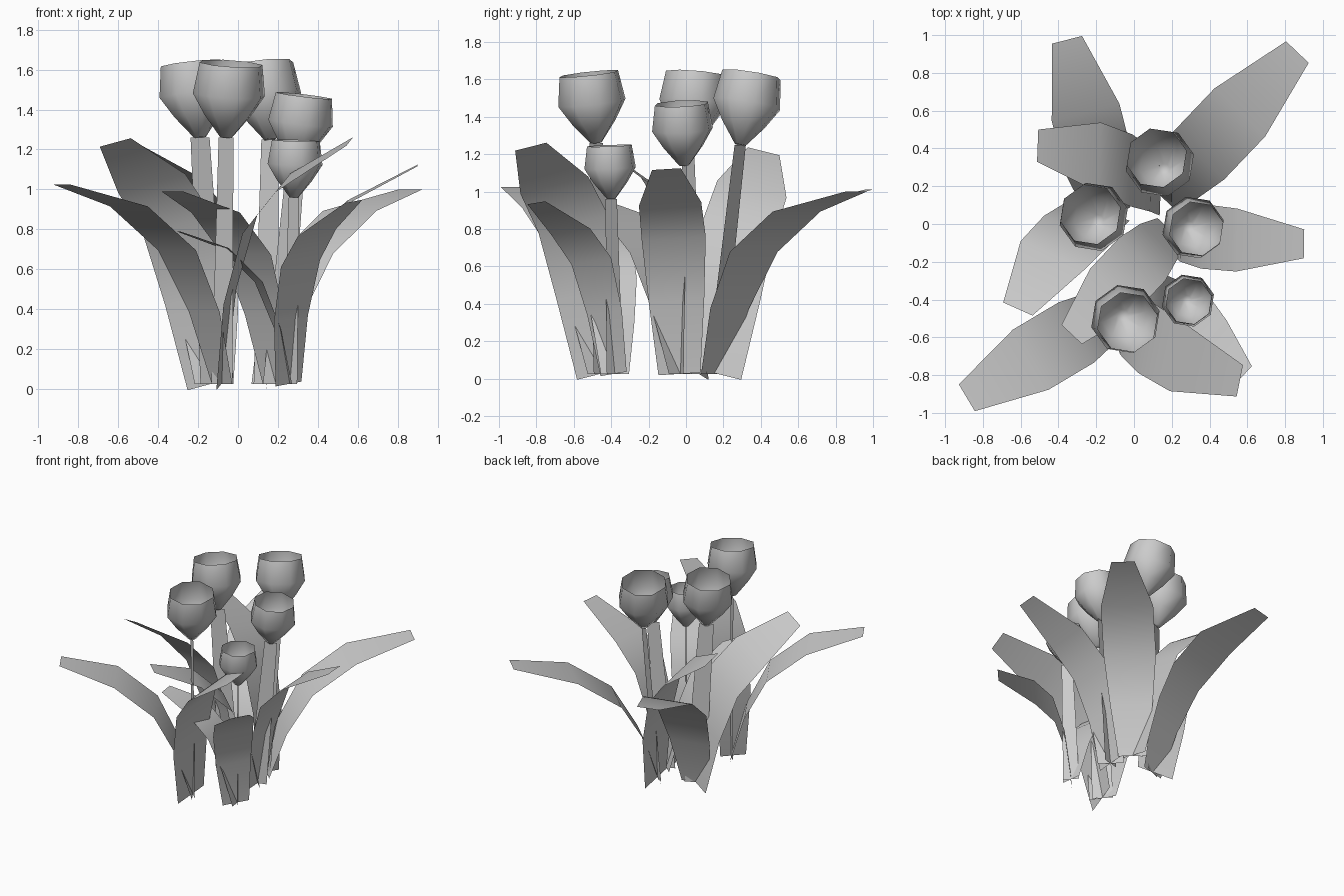
import bpy, bmesh, math
from mathutils import Vector

cube = bpy.data.objects.get("Cube")
if cube:
    bpy.data.objects.remove(cube, do_unlink=True)

grey = bpy.data.materials.new("plain_grey")
grey.use_nodes = True
grey.diffuse_color = (0.6, 0.6, 0.6, 1)
grey.node_tree.nodes["Principled BSDF"].inputs["Base Color"].default_value = (0.6, 0.6, 0.6, 1)


def loft(name, rings, closed=False):
    """Skin a list of point rings with quads and smooth them."""
    bm = bmesh.new()
    rows = [[bm.verts.new(p) for p in ring] for ring in rings]
    for low, high in zip(rows, rows[1:]):
        count = len(low)
        for i in range(count if closed else count - 1):
            j = (i + 1) % count
            bm.faces.new((low[i], low[j], high[j], high[i]))
    if closed:
        bm.faces.new(rows[0][::-1])
    for face in bm.faces:
        face.smooth = True
    mesh = bpy.data.meshes.new(name)
    bm.to_mesh(mesh)
    bm.free()
    mesh.materials.append(grey)
    obj = bpy.data.objects.new(name, mesh)
    bpy.context.collection.objects.link(obj)


def strip(name, centres, widths, side):
    """Flat ribbon along a centre line, spread along the side direction."""
    loft(name, [[c - side * w / 2, c + side * w / 2] for c, w in zip(centres, widths)])


def heading(angle):
    return Vector((math.cos(angle), math.sin(angle), 0))


# Leaf shape: share of reach, share of height, width, sideways bow
DROOPING = [(0, 0, .2, 0), (.11, .36, .3, 0), (.28, .67, .37, 0),
            (.58, .89, .37, 0), (1, 1, .165, 0)]
UPRIGHT = [(0, 0, .25, .02), (.08, .36, .33, .06), (.24, .66, .38, .07),
           (.5, .83, .37, .07), (1, 1, .17, 0)]


def leaf(name, base, tip, shape, scale, twist=0):
    """Bent leaf; a twisted one also bows sideways and banks."""
    span = tip - base
    lean = twist / 20
    side = heading(math.atan2(span.y, span.x) + math.pi / 2 + math.radians(twist))
    centres = [base + Vector((span.x * r, span.y * r, span.z * h)) - side * bow * lean
               for r, h, w, bow in shape]
    side.z = lean / 4
    strip(name, centres, [w * scale for r, h, w, bow in shape], side)


# Cup shape: radius and share of height
CUP = [(.03, 0), (.12, .3), (.186, .58), (.162, 1)]


def cup(name, bottom, top, scale):
    axis = top - bottom
    turn = Vector((0, 0, 1)).rotation_difference(axis)
    rings = []
    for radius, share in CUP:
        rings.append([bottom + turn @ (heading(math.tau * (i + .3) / 8) * radius * scale
                                       + Vector((0, 0, axis.length * share)))
                      for i in range(8)])
    loft(name, rings, closed=True)


# Each plant: scale, base, cup bottom, cup top, stem angle, upright tip, drooping tip, twist
PLANTS = {
    "front": (1, (-.08, -.44), (-.06, -.48, 1.26), (-.035, -.52, 1.63), -45,
              (.56, -.83, 1.24), (-.885, -.92, 1.025), 20),
    "side": (1, (-.12, .06), (-.19, .02, 1.26), (-.23, .05, 1.63), 25,
             (-.615, -.45, 1.235), (-.355, .975, 1.01), 20),
    "back": (1, (.14, .15), (.16, .29, 1.25), (.12, .35, 1.625), -35,
             (-.51, .415, 1.215), (.865, .91, 1.0), 20),
    "middle": (.9, (.19, -.03), (.29, -.01, 1.14), (.33, -.025, 1.47), 15,
               (.9, -.105, 1.12), (-.33, -.585, .99), 5),
    "small": (.76, (.26, -.38), (.28, -.4, .96), (.29, -.41, 1.245), -50,
              (.58, -.8, .94), (-.3, -.46, .79), 10),
}

for name, (scale, base, low, high, angle, up_tip, side_tip, twist) in PLANTS.items():
    foot = Vector((*base, .025))
    low, high = Vector(low), Vector(high)
    strip(name + "_stem", [foot, low], [.15 * scale, .105 * scale],
          heading(math.radians(angle)))
    cup(name + "_flower", low, high, scale)
    leaf(name + "_upright_leaf", foot, Vector(up_tip), UPRIGHT, scale, twist)
    leaf(name + "_drooping_leaf", foot, Vector(side_tip), DROOPING, scale)
